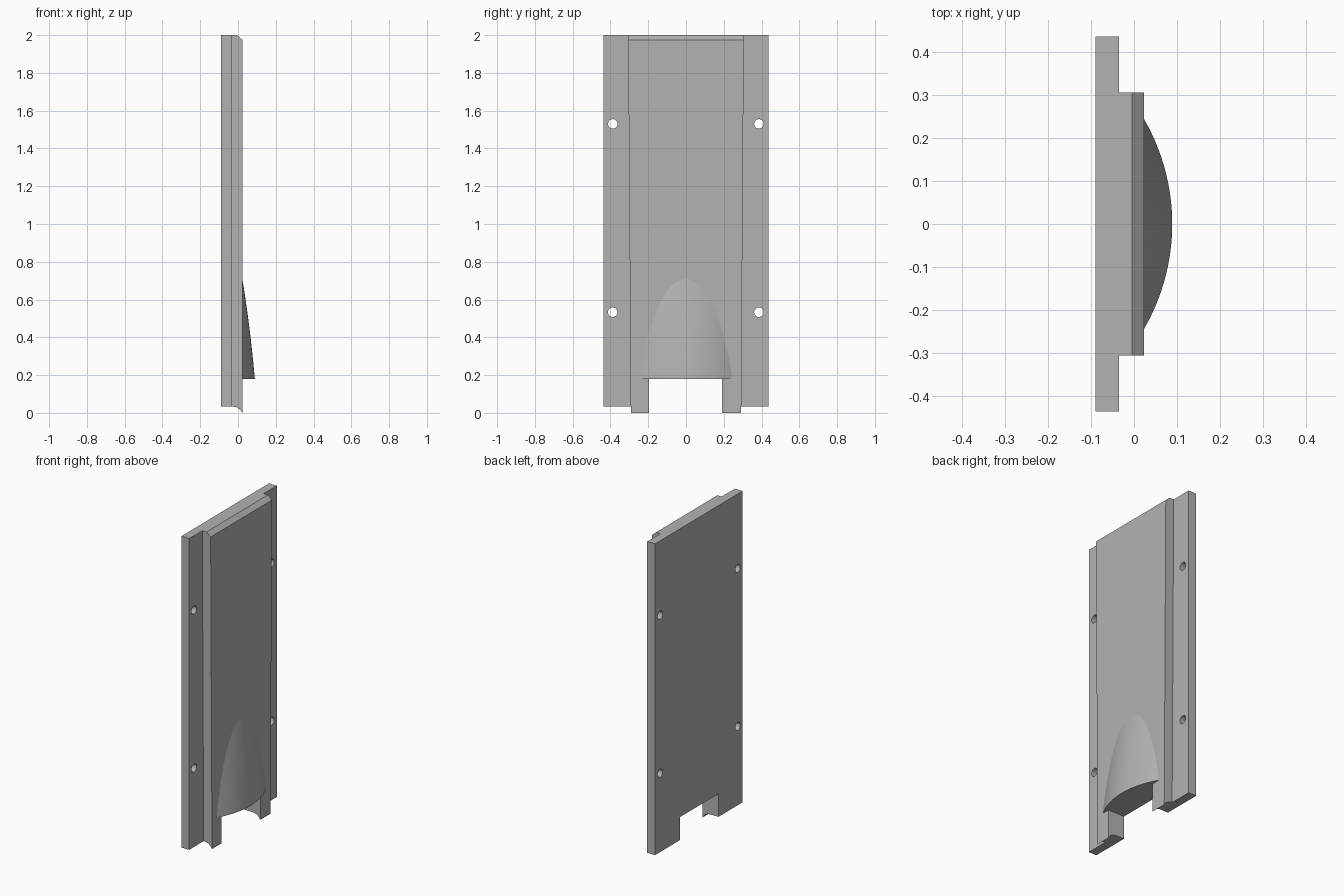
import bpy, bmesh, math

if "Cube" in bpy.data.objects:
    bpy.data.objects.remove(bpy.data.objects["Cube"])

grey = bpy.data.materials.new("plain_grey")
grey.use_nodes = True
colour = (0.45, 0.45, 0.45, 1)
grey.diffuse_color = colour
grey.node_tree.nodes["Principled BSDF"].inputs["Base Color"].default_value = colour


def finish(name, bm):
    bmesh.ops.recalc_face_normals(bm, faces=bm.faces)
    mesh = bpy.data.meshes.new(name)
    bm.to_mesh(mesh)
    bm.free()
    mesh.materials.append(grey)
    obj = bpy.data.objects.new(name, mesh)
    bpy.context.collection.objects.link(obj)
    return obj


def prism(name, points, offset):
    """Extrude a flat outline by an offset vector."""
    bm = bmesh.new()
    face = bm.faces.new([bm.verts.new(p) for p in points])
    top = bmesh.ops.extrude_face_region(bm, geom=[face])["geom"]
    bmesh.ops.translate(bm, vec=offset, verts=[v for v in top if isinstance(v, bmesh.types.BMVert)])
    return finish(name, bm)


def cut(obj, cutter):
    mod = obj.modifiers.new("cut", 'BOOLEAN')
    mod.operation = 'DIFFERENCE'
    mod.solver = 'EXACT'
    mod.object = cutter
    bpy.context.view_layer.objects.active = obj
    bpy.ops.object.modifier_apply(modifier=mod.name)
    bpy.data.objects.remove(cutter)


def smooth(obj, degrees):
    bpy.ops.object.select_all(action='DESELECT')
    obj.select_set(True)
    bpy.context.view_layer.objects.active = obj
    bpy.ops.object.shade_smooth_by_angle(angle=math.radians(degrees))


BACK, STEP, FACE = -0.09, -0.035, 0.023
NOTCH_L, NOTCH_R, NOTCH_TOP = -0.195, 0.19, 0.18

# Back plate with a notch at the foot
W, FOOT = 0.437, 0.035
outline = [(-W, FOOT), (NOTCH_L, FOOT), (NOTCH_L, NOTCH_TOP), (NOTCH_R, NOTCH_TOP),
           (NOTCH_R, FOOT), (W, FOOT), (W, 2), (-W, 2)]
plate = prism("back_plate", [(BACK, y, z) for y, z in outline], (STEP - BACK, 0, 0))

# Four screw holes
for y in (-0.388, 0.386):
    for z in (0.533, 1.53):
        bpy.ops.mesh.primitive_cylinder_add(vertices=32, radius=0.025, depth=0.3,
                                            location=(STEP, y, z), rotation=(0, math.pi / 2, 0))
        cut(plate, bpy.context.object)
smooth(plate, 30)

# Raised panel: bevelled top, flared foot, sides narrowing downwards
foot = []
for i in range(9):
    t = i / 8
    foot.append((STEP + (FACE - STEP) * t, FOOT - 0.005 * t - 0.03 * t ** 3))
side = foot + [(FACE, 1.975), (-0.005, 2), (STEP, 2)]
panel = prism("raised_panel", [(x, -0.306, z) for x, z in side], (0, 0.612, 0))
for v in panel.data.vertices:
    v.co.y *= 0.955 + 0.045 * v.co.z / 2
bpy.ops.mesh.primitive_cube_add(size=1, location=(0, (NOTCH_L + NOTCH_R) / 2, NOTCH_TOP - 0.25))
box = bpy.context.object
box.scale = (1, NOTCH_R - NOTCH_L, 0.5)
cut(panel, box)
smooth(panel, 25)

# Curved spout: arcs that shrink upwards until they meet the panel
bm = bmesh.new()
ROWS, COLS, RADIUS = 24, 32, 0.488
rows = []
for r in range(ROWS):
    t = r / (ROWS - 1) * 0.999
    rise = 0.066 * (1 - t) * (1 + 0.3 * t)
    half = math.acos(1 - rise / RADIUS)
    row = []
    for c in range(COLS + 1):
        a = half * (2 * c / COLS - 1)
        x = FACE + rise - RADIUS * (1 - math.cos(a))
        row.append(bm.verts.new((x, RADIUS * math.sin(a), NOTCH_TOP + 0.53 * t)))
    rows.append(row)
for low, high in zip(rows, rows[1:]):
    for c in range(COLS):
        bm.faces.new((low[c], low[c + 1], high[c + 1], high[c]))
bm.faces.new(rows[0])
bm.faces.new(rows[-1])
bm.faces.new([row[0] for row in rows] + [row[-1] for row in reversed(rows)])
spout = finish("curved_spout", bm)
smooth(spout, 30)
